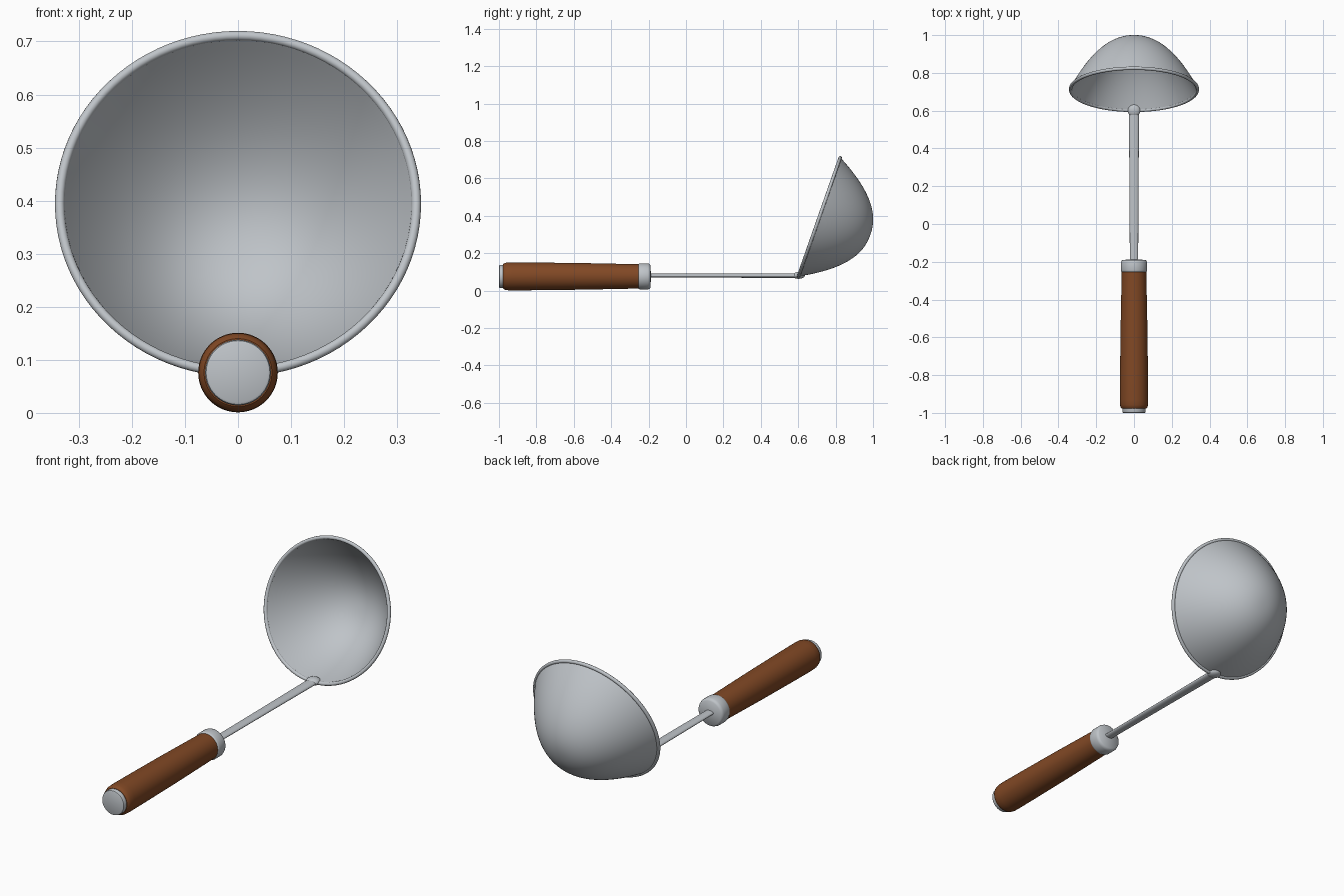
import bpy, bmesh, math
from mathutils import Matrix, Vector

if "Cube" in bpy.data.objects:
    bpy.data.objects.remove(bpy.data.objects["Cube"])


def mat(name, c):
    m = bpy.data.materials.new(name)
    m.diffuse_color = (*c, 1)
    m.use_nodes = True
    m.node_tree.nodes["Principled BSDF"].inputs["Base Color"].default_value = m.diffuse_color
    return m


STEEL = mat("steel", (0.52, 0.55, 0.58))
WOOD = mat("brown wood", (0.22, 0.065, 0.018))


def finish(name, bm, material, matrix, angle=40):
    bmesh.ops.remove_doubles(bm, verts=bm.verts, dist=1e-5)
    bmesh.ops.recalc_face_normals(bm, faces=bm.faces)
    me = bpy.data.meshes.new(name)
    bm.to_mesh(me)
    bm.free()
    me.materials.append(material)
    me.transform(matrix)
    ob = bpy.data.objects.new(name, me)
    bpy.context.collection.objects.link(ob)
    bpy.ops.object.select_all(action='DESELECT')
    ob.select_set(True)
    bpy.context.view_layer.objects.active = ob
    bpy.ops.object.shade_smooth_by_angle(angle=math.radians(angle))
    return ob


def lathe(name, profile, material, matrix, seg=64, closed=False, angle=40):
    """Spin (radius, height) points around local z."""
    bm = bmesh.new()
    rings = [[bm.verts.new((r * math.cos(2 * math.pi * i / seg),
                            r * math.sin(2 * math.pi * i / seg), h))
              for i in range(seg)] if r > 1e-6 else [bm.verts.new((0, 0, h))]
             for r, h in profile]
    pairs = list(zip(rings, rings[1:]))
    if closed:
        pairs.append((rings[-1], rings[0]))
    for a, b in pairs:
        for i in range(seg):
            j = (i + 1) % seg
            q = [a[i % len(a)], a[j % len(a)], b[j % len(b)], b[i % len(b)]]
            bm.faces.new(list(dict.fromkeys(q)))
    return finish(name, bm, material, matrix, angle)


# Bowl frame: local z runs from the opening towards the bowl bottom
n = Vector((0, 0.944, -0.332)).normalized()
u = Vector((0, 0.332, 0.944)).normalized()
bowl_m = Matrix.Translation((0, 0.713, 0.394)) @ Matrix((u.cross(n), u, n)).transposed().inverted().transposed().to_4x4()


def dome(R, D):
    return [(R * s, D * (1 - s ** 2.2)) for s in [i / 28 for i in range(29)]]


# Thin bowl with outer and inner skins
lathe("bowl", dome(0.337, 0.289) + dome(0.328, 0.279)[::-1], STEEL, bowl_m, 96)

# Rolled rim
lathe("bowl_rim", [(0.336 + 0.009 * math.cos(2 * math.pi * k / 12),
                    0.009 * math.sin(2 * math.pi * k / 12)) for k in range(12)],
      STEEL, bowl_m, 96, closed=True, angle=60)


# Handle parts: local z is world +y
def along_y(z, sx=1.0, sz=1.0):
    return (Matrix.Translation((0, 0, z)) @ Matrix.Diagonal((sx, 1, sz, 1))
            @ Matrix.Rotation(-math.pi / 2, 4, 'X'))


HZ = 0.076
lathe("wooden_grip", [(0, -0.978), (0.064, -0.978), (0.070, -0.972), (0.074, -0.958),
                      (0.075, -0.93), (0.074, -0.80), (0.071, -0.55), (0.067, -0.35),
                      (0.065, -0.25), (0, -0.25)], WOOD, along_y(HZ))
lathe("end_cap", [(0, -1.0), (0.056, -1.0), (0.060, -0.998), (0.062, -0.993),
                  (0.062, -0.97), (0, -0.97)], STEEL, along_y(HZ))
lathe("ferrule", [(0, -0.255), (0.064, -0.255), (0.068, -0.252), (0.070, -0.245),
                  (0.070, -0.205), (0.067, -0.196), (0.060, -0.190), (0, -0.187)],
      STEEL, along_y(HZ))

# Flattened rod, slightly wider towards the bowl
lathe("rod", [(0, -0.20), (0.022, -0.20), (0.024, 0.2), (0.027, 0.60), (0, 0.60)],
      STEEL, along_y(0.08, 1.0, 0.46), 32)

# Weld knob joining rod and bowl
bm = bmesh.new()
bmesh.ops.create_uvsphere(bm, u_segments=32, v_segments=16, radius=1)
finish("weld_knob", bm, STEEL,
       Matrix.Translation((0, 0.602, 0.081)) @ Matrix.Diagonal((0.034, 0.034, 0.018, 1)))
